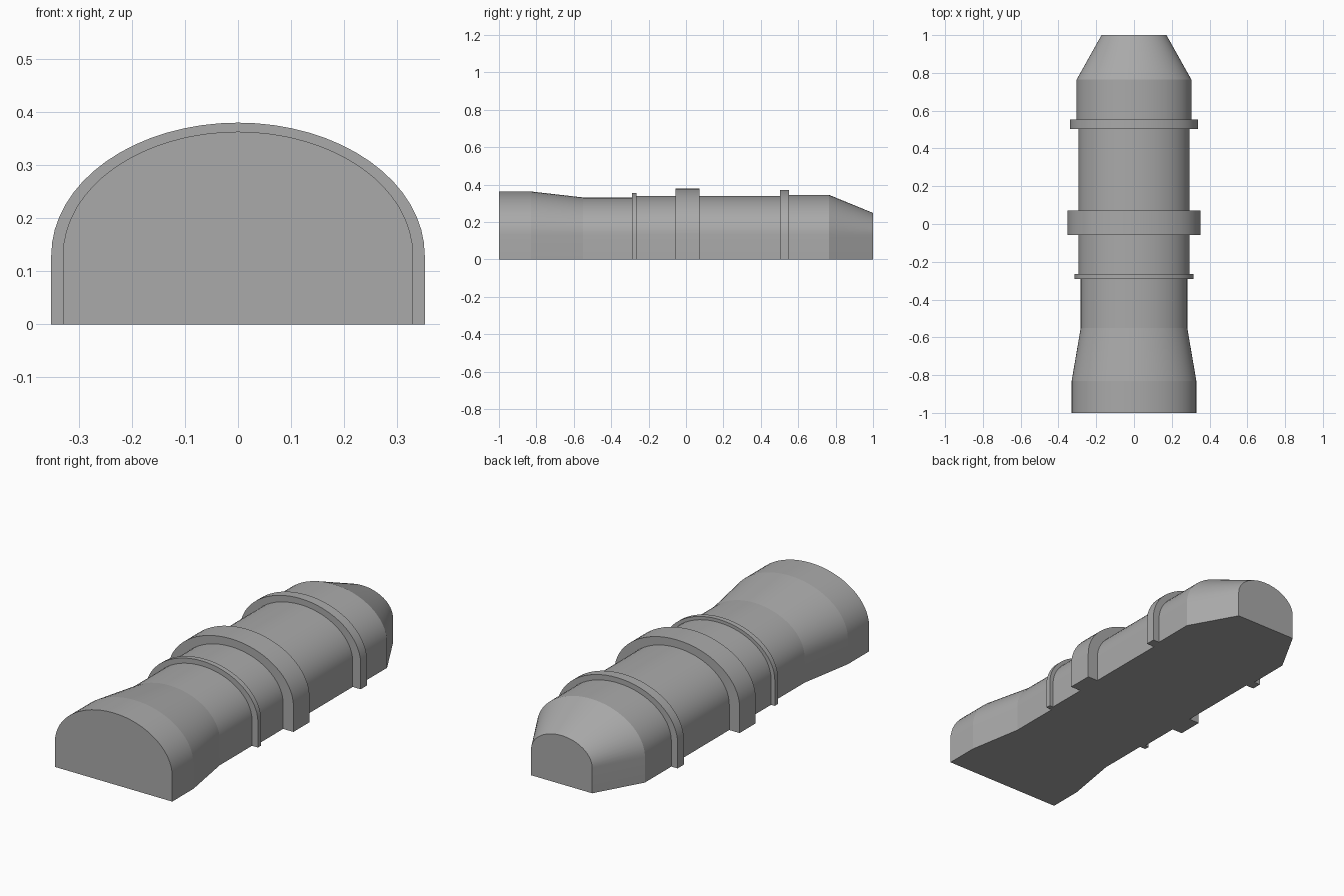
import bpy, bmesh, math

cube = bpy.data.objects.get("Cube")
if cube:
    bpy.data.objects.remove(cube, do_unlink=True)

grey = bpy.data.materials.new("plain_grey")
grey.use_nodes = True
grey.diffuse_color = (0.4, 0.4, 0.4, 1)
grey.node_tree.nodes["Principled BSDF"].inputs["Base Color"].default_value = (0.4, 0.4, 0.4, 1)

WALL = 0.13      # height of the upright side walls
SEGMENTS = 32    # facets in the vaulted roof


def vault_outline(half_width, height):
    """Upright walls topped by a half ellipse."""
    arch = [math.pi * i / SEGMENTS for i in range(SEGMENTS + 1)]
    points = [(half_width * math.cos(a), WALL + (height - WALL) * math.sin(a)) for a in arch]
    return [(half_width, 0)] + points + [(-half_width, 0)]


def vault(name, stations):
    """Closed loft through (y, half width, height) stations."""
    bm = bmesh.new()
    rings = [[bm.verts.new((x, y, z)) for x, z in vault_outline(w, h)] for y, w, h in stations]
    for near, far in zip(rings, rings[1:]):
        for i in range(len(near)):
            j = (i + 1) % len(near)
            bm.faces.new((near[i], near[j], far[j], far[i])).smooth = True
    bm.faces.new(rings[0])
    bm.faces.new(rings[-1])
    # Crisp creases at every station and along the floor
    for ring in rings:
        for i, v in enumerate(ring):
            bm.edges.get((v, ring[(i + 1) % len(ring)])).smooth = False
    for near, far in zip(rings, rings[1:]):
        for i in (0, -1):
            bm.edges.get((near[i], far[i])).smooth = False
    bmesh.ops.recalc_face_normals(bm, faces=bm.faces)
    mesh = bpy.data.meshes.new(name)
    bm.to_mesh(mesh)
    bm.free()
    mesh.materials.append(grey)
    bpy.context.collection.objects.link(bpy.data.objects.new(name, mesh))


def band(name, start, end, half_width, height):
    vault(name, [(start, half_width, height), (end, half_width, height)])


# Flared front and tapered back
vault("flared_front", [(-1, 0.33, 0.363), (-0.83, 0.33, 0.363),
                       (-0.55, 0.282, 0.331), (-0.29, 0.282, 0.331)])
vault("tapered_back", [(0.552, 0.304, 0.345), (0.764, 0.304, 0.345), (1, 0.172, 0.248)])

# Straight barrel between the raised bands
band("front_barrel", -0.264, -0.057, 0.294, 0.34)
band("back_barrel", 0.072, 0.502, 0.294, 0.34)

# Raised bands
band("front_band", -0.29, -0.264, 0.315, 0.356)
band("middle_band", -0.057, 0.072, 0.352, 0.38)
band("back_band", 0.502, 0.552, 0.339, 0.371)
